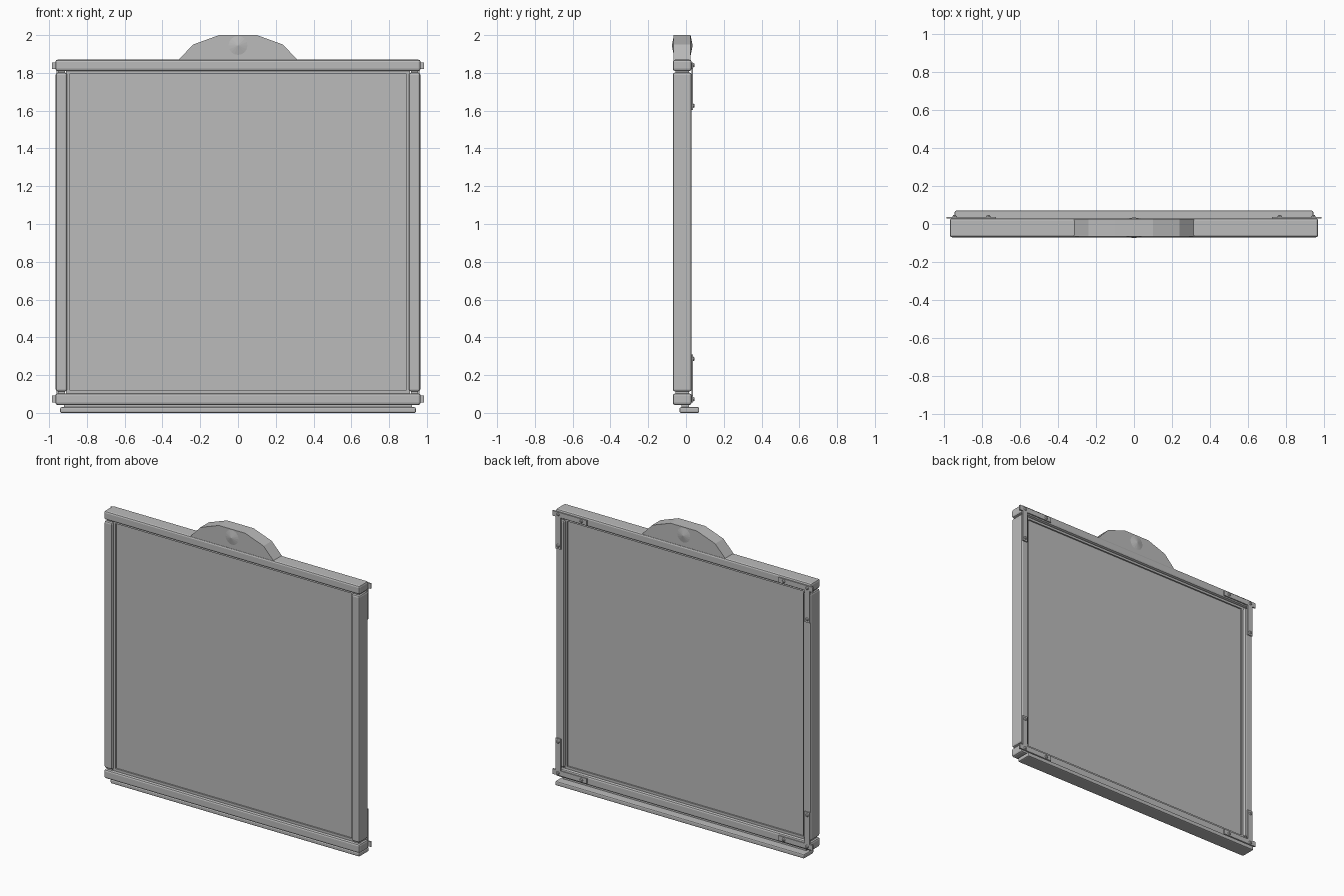
import bpy
import bmesh
import math
from mathutils import Matrix, Vector

cube = bpy.data.objects.get("Cube")
if cube:
    bpy.data.objects.remove(cube, do_unlink=True)

GREY = (0.5, 0.5, 0.5, 1)
grey = bpy.data.materials.new("mid_grey")
grey.use_nodes = True
grey.diffuse_color = GREY
grey.node_tree.nodes["Principled BSDF"].inputs["Base Color"].default_value = GREY


def finish(name, bm):
    bmesh.ops.recalc_face_normals(bm, faces=bm.faces)
    mesh = bpy.data.meshes.new(name)
    bm.to_mesh(mesh)
    bm.free()
    mesh.materials.append(grey)
    obj = bpy.data.objects.new(name, mesh)
    bpy.context.collection.objects.link(obj)
    return obj


def box(name, x, y, z, bevel=0):
    """Box from (low, high) ranges, with an optional rounded edge."""
    bm = bmesh.new()
    bmesh.ops.create_cube(bm, size=1)
    for v in bm.verts:
        v.co = Vector([(lo + hi) / 2 + c * (hi - lo)
                       for c, (lo, hi) in zip(v.co, (x, y, z))])
    obj = finish(name, bm)
    if bevel:
        mod = obj.modifiers.new("Bevel", "BEVEL")
        mod.width = bevel
        mod.segments = 2
    return obj


def plate(name, outline, y0, y1):
    """Flat outline in x and z, extruded along y."""
    bm = bmesh.new()
    face = bm.faces.new([bm.verts.new((x, y0, z)) for x, z in outline])
    out = bmesh.ops.extrude_face_region(bm, geom=[face])
    moved = [g for g in out["geom"] if isinstance(g, bmesh.types.BMVert)]
    bmesh.ops.translate(bm, verts=moved, vec=(0, y1 - y0, 0))
    return finish(name, bm)


def stud(name, x, y, z, r1, r2, depth, facing, sides):
    """Cone or short cylinder standing on a front (-1) or back (1) face."""
    bm = bmesh.new()
    bmesh.ops.create_cone(bm, cap_ends=True, segments=sides,
                          radius1=r1, radius2=r2, depth=depth)
    turn = Matrix.Rotation(-facing * math.pi / 2, 4, "X")
    place = Matrix.Translation((x, y + facing * depth / 2, z))
    bmesh.ops.transform(bm, matrix=place @ turn, verts=bm.verts)
    return finish(name, bm)


MID = 0.956          # height of the frame's centre
FRONT, BACK = -0.07, 0.03

# Frame rails and stiles
box("top_rail", (-0.967, 0.967), (FRONT, BACK), (1.81, 1.87), 0.012)
box("bottom_rail", (-0.967, 0.967), (FRONT, BACK), (0.042, 0.103), 0.012)
for side, label in ((1, "left"), (-1, "right")):
    x = sorted((side * 0.905, side * 0.965))
    box(label + "_stile", x, (FRONT, BACK), (0.113, 1.802), 0.012)
    # Recessed neck joining the stile to both rails
    neck = sorted((side * 0.915, side * 0.953))
    box(label + "_neck", neck, (-0.055, 0.015), (0.08, 1.83))

# Panel with a thin lip on every side
box("panel", (-0.91, 0.91), (-0.04, 0.0), (0.09, 1.82))
for side, label in ((1, "left"), (-1, "right")):
    x = sorted((side * 0.892, side * 0.91))
    box(label + "_lip", x, (-0.05, 0.01), (0.1, 1.815))
box("top_lip", (-0.91, 0.91), (-0.05, 0.01), (1.795, 1.815))
box("bottom_lip", (-0.91, 0.91), (-0.05, 0.01), (0.1, 0.12))

# Bottom ledge and the strip that carries it
box("bottom_ledge", (-0.942, 0.942), (-0.035, 0.07), (0.0, 0.03), 0.008)
box("ledge_strip", (-0.92, 0.92), (-0.025, 0.015), (0.02, 0.06))

# Faceted crest on the top rail, with a shallow boss on both faces
half = [(0.318, 1.865), (0.238, 1.95), (0.1, 2.0)]
plate("crest", half + [(-x, z) for x, z in reversed(half)], -0.065, 0.025)
for facing, y, label in ((-1, -0.065, "front"), (1, 0.025, "back")):
    stud(label + "_boss", 0, y, 1.945, 0.05, 0.0, 0.01, facing, 16)

# Corner brackets and bolts on the back, as offsets from the frame's centre
bracket = [(0.725, 0.865), (0.725, 0.9), (0.985, 0.9), (0.985, 0.865),
           (0.96, 0.865), (0.96, 0.648), (0.922, 0.648), (0.922, 0.865)]
bolts = [(0.942, 0.884), (0.942, 0.67), (0.765, 0.884)]
for sx, across in ((1, "left"), (-1, "right")):
    for sz, level in ((1, "top"), (-1, "bottom")):
        name = f"{level}_{across}_"
        plate(name + "bracket", [(sx * x, MID + sz * z) for x, z in bracket],
              BACK - 0.002, 0.038)
        for x, z in bolts:
            stud(name + "bolt", sx * x, 0.038, MID + sz * z,
                 0.012, 0.007, 0.008, 1, 8)
